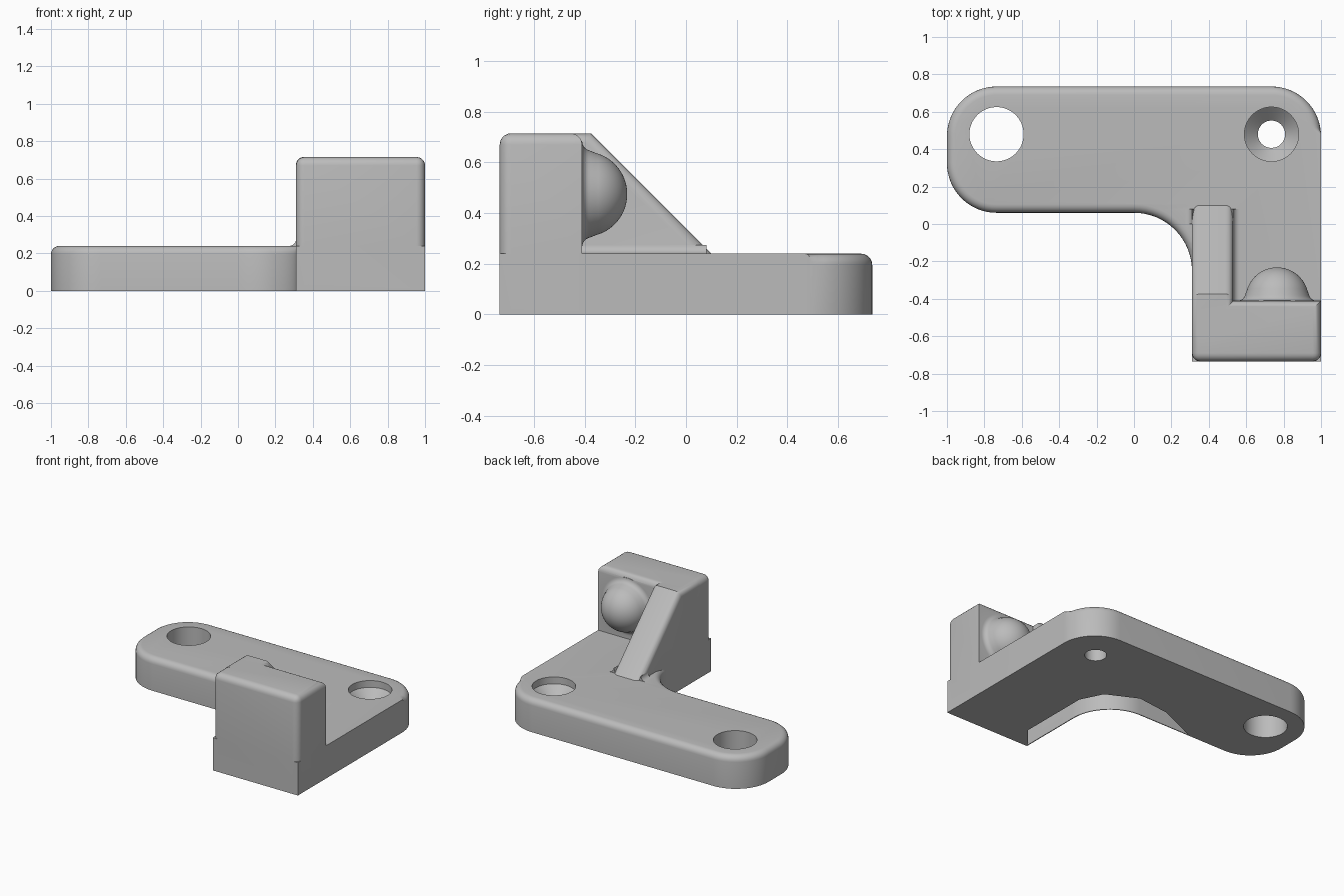
import bpy, bmesh, math
from mathutils import Matrix, Vector

if "Cube" in bpy.data.objects:
    bpy.data.objects.remove(bpy.data.objects["Cube"])

gray = bpy.data.materials.new("light_gray")
gray.use_nodes = True
COLOR = (0.5, 0.5, 0.5, 1)
gray.diffuse_color = COLOR
gray.node_tree.nodes["Principled BSDF"].inputs["Base Color"].default_value = COLOR

TOP, BLOCK_TOP, INNER = 0.24, 0.715, 0.31
FRONT, BACK, FACE = -0.735, 0.735, -0.41


def arc(cx, cy, r, a0, a1, n=16):
    angles = [math.radians(a0 + (a1 - a0) * i / n) for i in range(n + 1)]
    return [(cx + r * math.cos(a), cy + r * math.sin(a)) for a in angles]


def finish(name, bm):
    bmesh.ops.recalc_face_normals(bm, faces=bm.faces)
    mesh = bpy.data.meshes.new(name)
    bm.to_mesh(mesh)
    bm.free()
    mesh.materials.append(gray)
    ob = bpy.data.objects.new(name, mesh)
    bpy.context.collection.objects.link(ob)
    return ob


def prism(name, points, place, shift, rounded=None, radius=0.045):
    """Extrude an outline by shift, then round the edges chosen by a rule."""
    bm = bmesh.new()
    face = bm.faces.new([bm.verts.new(place(*p)) for p in points])
    ext = bmesh.ops.extrude_face_region(bm, geom=[face])["geom"]
    bmesh.ops.translate(bm, vec=shift, verts=[v for v in ext if isinstance(v, bmesh.types.BMVert)])
    if rounded:
        edges = [e for e in bm.edges if rounded((e.verts[0].co + e.verts[1].co) / 2,
                                                e.verts[1].co - e.verts[0].co)]
        bmesh.ops.bevel(bm, geom=edges, offset=radius, segments=5, profile=0.5, affect='EDGES')
    return finish(name, bm)


def lathe(name, profile, matrix, steps=64):
    """Spin a radius and height profile whose ends lie on the axis."""
    bm = bmesh.new()
    verts = [bm.verts.new((r, 0, z)) for r, z in profile]
    edges = [bm.edges.new(pair) for pair in zip(verts, verts[1:])]
    bmesh.ops.spin(bm, geom=verts + edges, cent=(0, 0, 0), axis=(0, 0, 1),
                   angle=2 * math.pi, steps=steps)
    bmesh.ops.remove_doubles(bm, verts=bm.verts, dist=0.0001)
    bm.transform(matrix)
    return finish(name, bm)


def combine(target, tool, operation):
    mod = target.modifiers.new("cut", 'BOOLEAN')
    mod.object, mod.operation, mod.solver = tool, operation, 'EXACT'
    bpy.context.view_layer.objects.active = target
    bpy.ops.object.modifier_apply(modifier=mod.name)
    bpy.data.objects.remove(tool)


def flat(x, y):
    return (x, y, 0)


# L-shaped base plate with a rounded top rim that ends on the straight left side
inner_arc = arc(0, -0.25, INNER, 0, 90)
outline = ([(1, FRONT), *arc(0.735, 0.47, 0.265, 0, 90), *arc(-0.735, 0.47, 0.265, 90, 180),
            *arc(-0.735, 0.325, 0.265, 180, 270), *reversed(inner_arc), (INNER, FRONT)])


def plate_rim(m, d):
    return m.z > TOP - 0.001 and m.x < 0.999 and m.y > -0.24


bracket = prism("bracket", outline, flat, (0, 0, TOP), plate_rim)

# Upright block
def block_edges(m, d):
    upright = abs(d.z) > 0.1
    return m.z > 0.7 or (upright and (m.y < -0.7 or m.x > 0.9) and m.y < FACE - 0.1)


block = prism("block", [(INNER, FRONT), (1, FRONT), (1, FACE), (INNER, FACE)], flat,
              (0, 0, BLOCK_TOP), block_edges)

# Sloping rib, flush with the block's inner side
rib = prism("rib", [(-0.6, 0), (-0.6, BLOCK_TOP), (-0.375, BLOCK_TOP), (0.1, TOP), (0.1, 0)],
            lambda y, z: (INNER, y, z), (0.22, 0, 0),
            lambda m, d: m.z > 0.3 and abs(d.x) < 0.01 and m.y > -0.59, 0.04)

# Hollow fillets along the foot of the rib
def fillet(side, x, start, end):
    points = [(-0.02, -0.02), *arc(0.035, 0.035, 0.035, 270, 180, 6)]
    return prism("rib_fillet", points, lambda u, z: (x + side * u, start, TOP + z),
                 (0, end - start, 0))


combine(bracket, block, 'UNION')
combine(bracket, rib, 'UNION')
combine(bracket, fillet(1, 0.53, FACE - 0.02, 0.08), 'UNION')
combine(bracket, fillet(-1, INNER, 0.0, 0.08), 'UNION')

# Ball on the block's back face, with a flared foot
ball_profile = [(0, -0.05), (0.21, -0.05), (0.21, 0), *arc(0.21, 0.04, 0.04, 270, 190, 6),
                *arc(0, 0.01, 0.168, 15, 90, 20)[:-1], (0, 0.178)]
ball = lathe("ball", ball_profile,
             Matrix.Translation((0.765, FACE, 0.475)) @ Matrix.Rotation(-math.pi / 2, 4, 'X'))
combine(bracket, ball, 'UNION')

# Plain hole and countersunk hole
hole = lathe("plain_hole", [(0, -0.1), (0.145, -0.1), (0.145, 0.4), (0, 0.4)],
             Matrix.Translation((-0.735, 0.48, 0)))
sink = lathe("countersunk_hole", [(0, -0.1), (0.073, -0.1), (0.073, 0.12), (0.145, 0.19),
                                  (0.145, 0.4), (0, 0.4)],
             Matrix.Translation((0.735, 0.48, 0)))
combine(bracket, hole, 'DIFFERENCE')
combine(bracket, sink, 'DIFFERENCE')

# Hollow under the inside corner, behind a thin curved wall
wall = arc(0, -0.25, INNER + 0.006, 0, 90)
hollow = [(INNER + 0.006, -0.72), *wall, (-0.42, 0.066), (-0.11, 0.2), (0.14, 0.23),
          (0.36, 0.12), (0.44, -0.04), (0.44, -0.57)]
combine(bracket, prism("hollow", hollow, lambda x, y: (x, y, -0.1), (0, 0, 0.28)), 'DIFFERENCE')

bpy.ops.object.select_all(action='DESELECT')
bracket.select_set(True)
bpy.context.view_layer.objects.active = bracket
bpy.ops.object.shade_smooth_by_angle(angle=math.radians(35))
